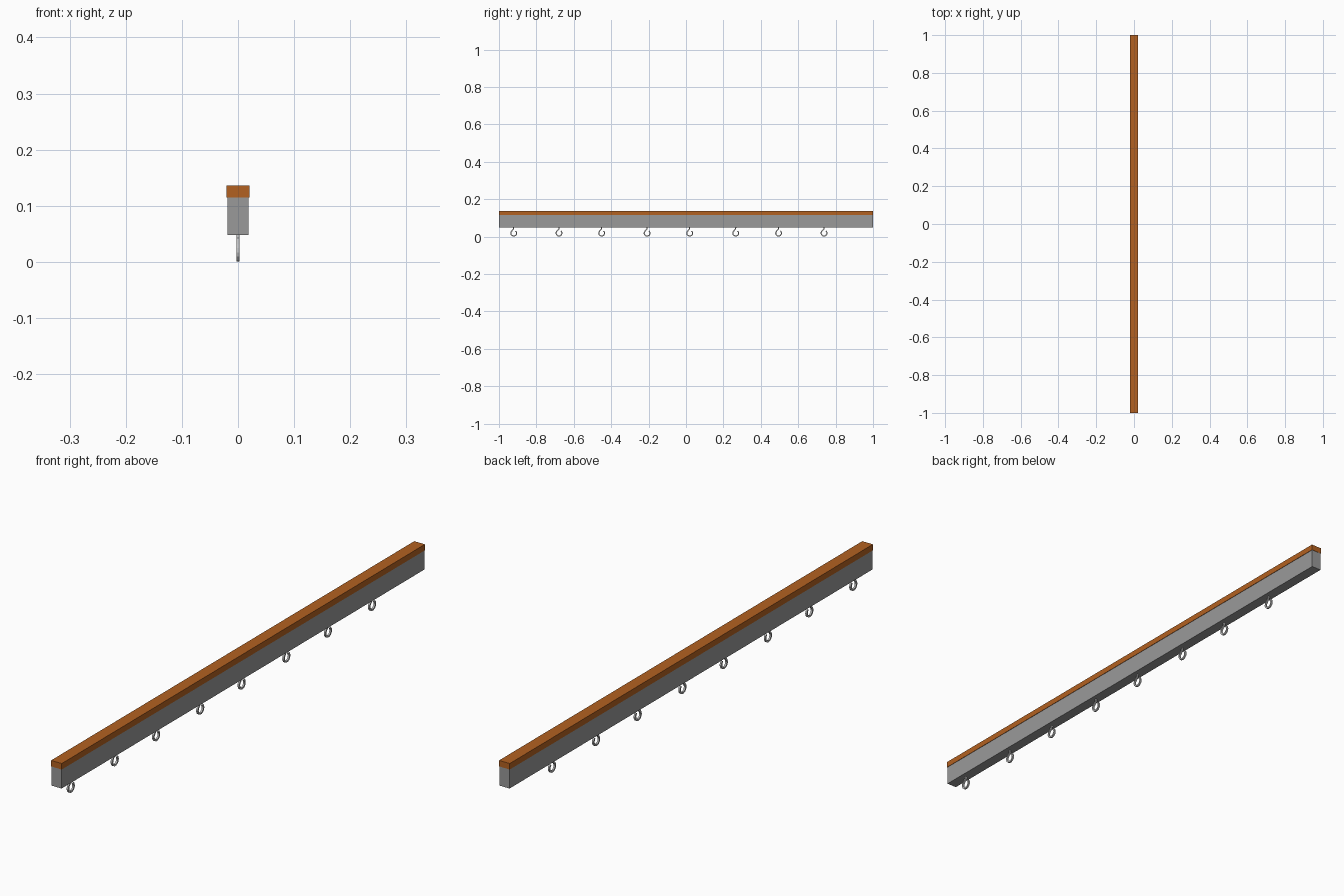
import bpy, bmesh, math
from mathutils import Vector

if "Cube" in bpy.data.objects:
    bpy.data.objects.remove(bpy.data.objects["Cube"])


def material(name, rgb):
    m = bpy.data.materials.new(name)
    m.diffuse_color = (*rgb, 1)
    m.use_nodes = True
    m.node_tree.nodes["Principled BSDF"].inputs["Base Color"].default_value = m.diffuse_color
    return m


WOOD = material("orange_wood", (0.45, 0.12, 0.015))
GREY = material("grey_paint", (0.32, 0.32, 0.32))
STEEL = material("light_steel", (0.55, 0.55, 0.55))


def finish(bm, name, mat):
    bmesh.ops.recalc_face_normals(bm, faces=bm.faces)
    me = bpy.data.meshes.new(name)
    bm.to_mesh(me)
    bm.free()
    me.materials.append(mat)
    ob = bpy.data.objects.new(name, me)
    bpy.context.collection.objects.link(ob)
    return ob


def box(name, width, length, z0, z1, mat):
    bm = bmesh.new()
    bmesh.ops.create_cube(bm, size=1)
    for v in bm.verts:
        v.co = (v.co.x * width, v.co.y * length, z0 + (v.co.z + 0.5) * (z1 - z0))
    return finish(bm, name, mat)


# rail: grey beam with a wooden cap
box("beam", 0.038, 1.998, 0.048, 0.115, GREY)
box("wooden_cap", 0.041, 2.0, 0.115, 0.136, WOOD)

# hook path in (y, z): short stem, then an open ring
R, CZ, T = 0.0155, 0.0185, 0.003
path = [Vector((0.0, 0.05)), Vector((-0.001, 0.041))]
for i in range(12):
    a = math.radians(135 + i * 25)
    path.append(Vector((R * math.cos(a), CZ + R * math.sin(a))))


def hook(name, y):
    bm = bmesh.new()
    rings = []
    for i, p in enumerate(path):
        d = (path[min(i + 1, len(path) - 1)] - path[max(i - 1, 0)]).normalized()
        n = Vector((-d.y, d.x)) * T
        rings.append([bm.verts.new((sx * T, y + p.x + s * n.x, p.y + s * n.y))
                      for sx, s in ((-1, -1), (1, -1), (1, 1), (-1, 1))])
    for a, b in zip(rings, rings[1:]):
        for k in range(4):
            bm.faces.new((a[k], a[(k + 1) % 4], b[(k + 1) % 4], b[k]))
    bm.faces.new(rings[0])
    bm.faces.new(rings[-1])
    finish(bm, name, STEEL)


# row of hooks under the beam
for i, y in enumerate((-0.921, -0.679, -0.451, -0.208, 0.02, 0.266, 0.495, 0.738)):
    hook(f"hook_{i + 1}", y)
